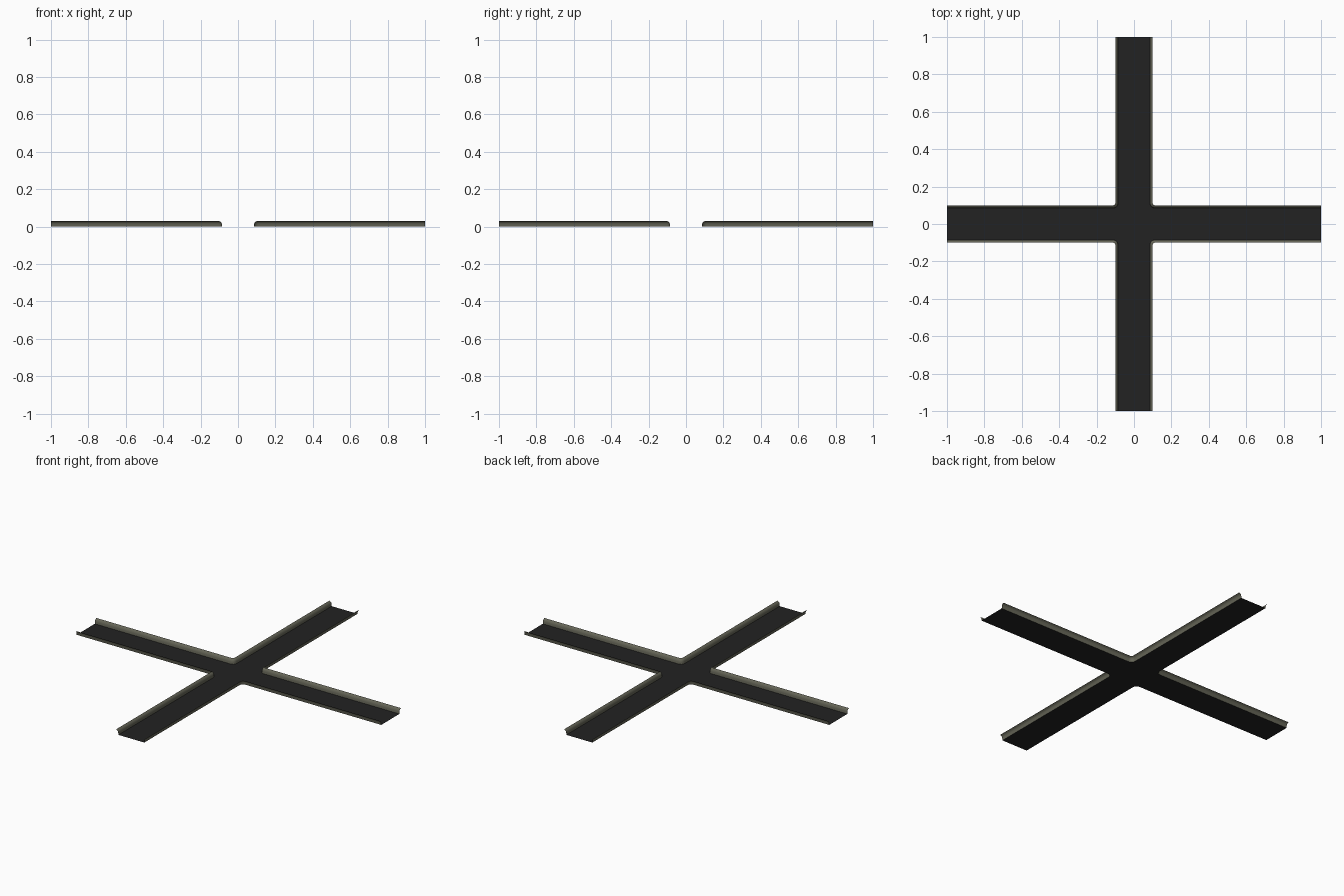
import bpy
import bmesh
from math import sin, cos, pi
from mathutils import Matrix, Vector

cube = bpy.data.objects.get("Cube")
if cube:
    bpy.data.objects.remove(cube, do_unlink=True)


def material(name, colour):
    mat = bpy.data.materials.new(name)
    mat.use_nodes = True
    mat.diffuse_color = colour
    bsdf = mat.node_tree.nodes["Principled BSDF"]
    bsdf.inputs["Base Color"].default_value = colour
    bsdf.inputs["Roughness"].default_value = 0.9
    return mat


asphalt = material("dark asphalt", (0.016, 0.016, 0.016, 1))
olive = material("olive grey", (0.13, 0.13, 0.095, 1))

# Curb cross-section: distance from the arm's centre line, height
PROFILE = [(0.085, 0), (0.086, 0.012), (0.088, 0.02), (0.092, 0.025), (0.1, 0.029)]
BEND = 0.11      # centre of the rounded inner corner
STEPS = 4


def corner_path(offset, z):
    """Line along one arm, round the inner corner and out along the next."""
    r = BEND - offset
    points = [Vector((1, offset, z))]
    for i in range(STEPS + 1):
        a = pi / 2 * i / STEPS
        points.append(Vector((BEND - r * sin(a), BEND - r * cos(a), z)))
    points.append(Vector((offset, 1, z)))
    return points


def add_object(name, bm, mat):
    mesh = bpy.data.meshes.new(name)
    bm.to_mesh(mesh)
    bm.free()
    mesh.materials.append(mat)
    obj = bpy.data.objects.new(name, mesh)
    bpy.context.collection.objects.link(obj)
    return obj


turns = [Matrix.Rotation(pi / 2 * k, 4, "Z") for k in range(4)]

# Flat crossing floor
bm = bmesh.new()
outline = [bm.verts.new(t @ p) for t in turns for p in corner_path(*PROFILE[0])]
bm.faces.new(outline)
bmesh.ops.triangulate(bm, faces=bm.faces[:])
add_object("road_floor", bm, asphalt)

# Four flared curbs, one round each inner corner
names = ["back_left_curb", "back_right_curb", "front_right_curb", "front_left_curb"]
for name, turn in zip(names, turns):
    bm = bmesh.new()
    rows = [[bm.verts.new(turn @ p) for p in corner_path(d, z)] for d, z in PROFILE]
    for low, high in zip(rows, rows[1:]):
        for i in range(len(low) - 1):
            bm.faces.new((low[i + 1], low[i], high[i], high[i + 1]))
    curb = add_object(name, bm, olive)
    bpy.ops.object.select_all(action="DESELECT")
    curb.select_set(True)
    bpy.context.view_layer.objects.active = curb
    bpy.ops.object.shade_smooth_by_angle(angle=pi / 4)
